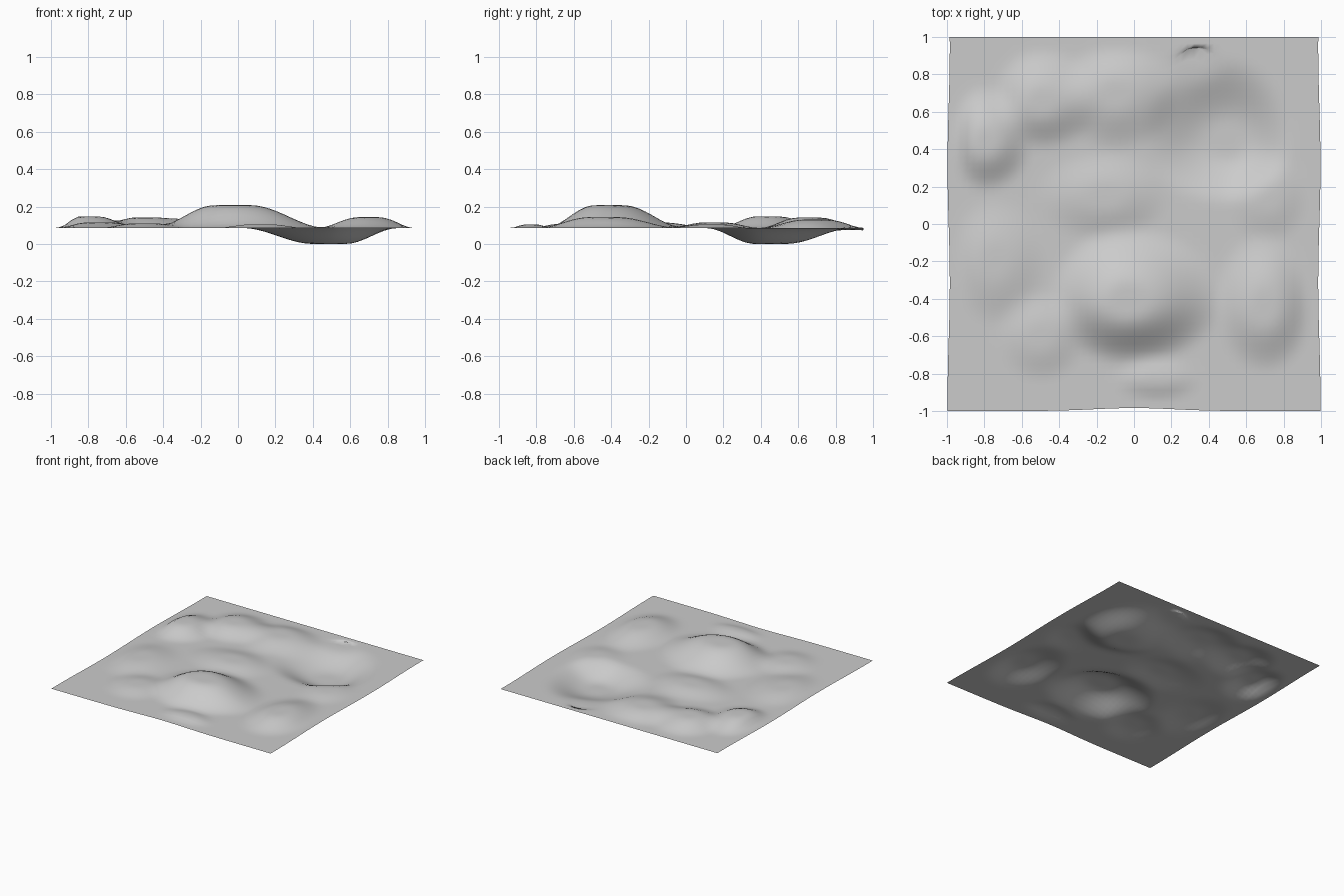
import bpy, bmesh, math

cube = bpy.data.objects.get("Cube")
if cube:
    bpy.data.objects.remove(cube)

BASE = 0.088   # height of the flat rim
CELLS = 56     # grid resolution

# Mounds and hollows: centre x, y, height, then reach to west, east, south, north
MOUNDS = [
    (-0.04, -0.42, 0.122, 0.42, 0.52, 0.34, 0.42),   # main hill
    (0.5, 0.44, -0.085, 0.48, 0.36, 0.34, 0.46),     # hollow
    (0.7, -0.45, 0.058, 0.28, 0.26, 0.35, 0.42),     # east knoll
    (-0.8, 0.43, 0.062, 0.2, 0.26, 0.26, 0.32),      # west knoll
    (-0.5, 0.65, 0.056, 0.26, 0.34, 0.26, 0.3),      # ridge
    (-0.1, 0.7, 0.045, 0.32, 0.36, 0.32, 0.27),
    (-0.15, 0.15, 0.03, 0.4, 0.35, 0.25, 0.25),      # middle swell
    (-0.75, -0.2, 0.03, 0.25, 0.3, 0.35, 0.35),
    (0.72, 0.14, 0.02, 0.25, 0.22, 0.25, 0.25),      # rim of the hollow
    (-0.5, -0.6, 0.025, 0.25, 0.25, 0.25, 0.25),
    (0.12, -0.84, 0.02, 0.25, 0.25, 0.12, 0.14),
]


def mound(x, y, cx, cy, h, w, e, s, n):
    dx, dy = x - cx, y - cy
    d = math.hypot(dx / (e if dx > 0 else w), dy / (n if dy > 0 else s))
    t = min(max((d - 0.2) / 0.8, 0), 1)
    return h * (0.5 + 0.5 * math.cos(math.pi * t))


# Ground sheet, sculpted by the mounds
bm = bmesh.new()
bmesh.ops.create_grid(bm, x_segments=CELLS, y_segments=CELLS, size=1)
for v in bm.verts:
    x, y = v.co.x, v.co.y
    fade = min(1, (1 - max(abs(x), abs(y))) / 0.12)
    z = BASE + fade * sum(mound(x, y, *m) for m in MOUNDS)
    # Slightly uneven outline
    wave = 0.006 * math.sin(5 * y) - 0.009
    dip = 0.016 * math.exp(-(x / 0.3) ** 2) * max(0, -y) ** 8
    # Small fold lapping over the back edge of the hollow
    lap = math.exp(-((x - 0.34 - 0.4 * (y - 0.9)) / 0.09) ** 2 - ((y - 0.86) / 0.06) ** 2)
    v.co = (x + wave * abs(x) ** 12 * (1 if x > 0 else -1),
            y + dip + 0.09 * lap * fade, z - 0.012 * lap * fade)
low = min(v.co.z for v in bm.verts)
for v in bm.verts:
    v.co.z -= low

mesh = bpy.data.meshes.new("ground")
bm.to_mesh(mesh)
bm.free()
ground = bpy.data.objects.new("ground", mesh)
bpy.context.collection.objects.link(ground)
for p in mesh.polygons:
    p.use_smooth = True

# Plain grey finish
COLOUR = (0.6, 0.6, 0.6, 1)
grey = bpy.data.materials.new("light grey")
grey.use_nodes = True
grey.diffuse_color = COLOUR
grey.node_tree.nodes["Principled BSDF"].inputs["Base Color"].default_value = COLOUR
mesh.materials.append(grey)
